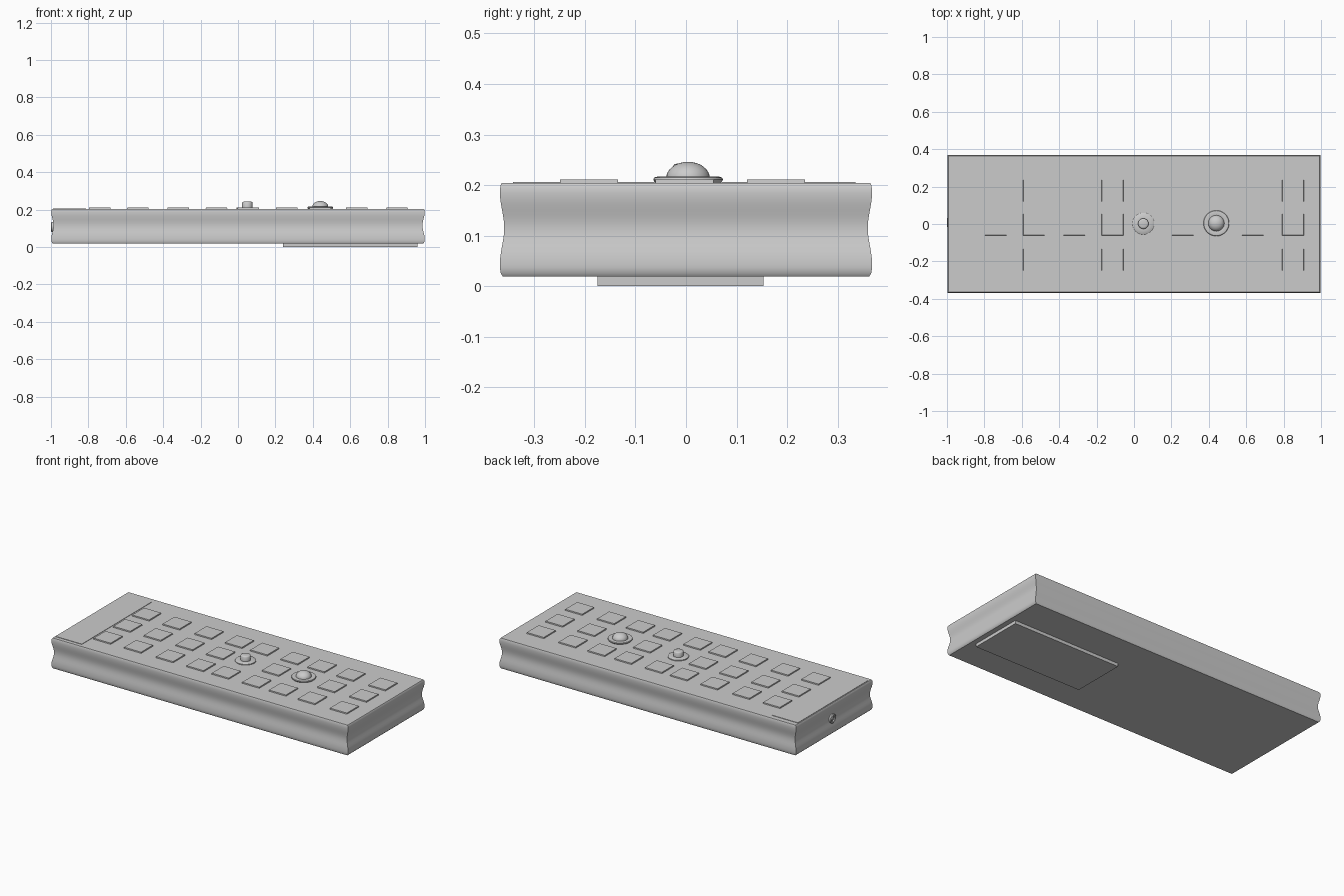
import bpy, bmesh, math

if "Cube" in bpy.data.objects:
    bpy.data.objects.remove(bpy.data.objects["Cube"])

grey = bpy.data.materials.new("plain_grey")
grey.diffuse_color = (0.6, 0.6, 0.6, 1)
grey.use_nodes = True
grey.node_tree.nodes["Principled BSDF"].inputs["Base Color"].default_value = grey.diffuse_color


def finish(name, bm, smooth=None):
    bmesh.ops.recalc_face_normals(bm, faces=bm.faces[:])
    me = bpy.data.meshes.new(name)
    bm.to_mesh(me)
    bm.free()
    ob = bpy.data.objects.new(name, me)
    bpy.context.collection.objects.link(ob)
    me.materials.append(grey)
    if smooth:
        bpy.ops.object.select_all(action='DESELECT')
        ob.select_set(True)
        bpy.context.view_layer.objects.active = ob
        bpy.ops.object.shade_smooth_by_angle(angle=math.radians(smooth))
    return ob


def plate(name, x0, x1, y0, y1, z0, z1, taper=0.0):
    bm = bmesh.new()
    rings = []
    for z, t in ((z0, 0), (z1, taper)):
        rings.append([bm.verts.new(p) for p in (
            (x0 + t, y0 + t, z), (x1 - t, y0 + t, z),
            (x1 - t, y1 - t, z), (x0 + t, y1 - t, z))])
    for r in rings:
        bm.faces.new(r)
    for i in range(4):
        j = (i + 1) % 4
        bm.faces.new((rings[0][i], rings[0][j], rings[1][j], rings[1][i]))
    return finish(name, bm)


def lathe(name, profile, n=32):
    # profile of (radius, height), capped at both ends
    bm = bmesh.new()
    rings = [[bm.verts.new((r * math.cos(2 * math.pi * i / n),
                            r * math.sin(2 * math.pi * i / n), z))
              for i in range(n)] for r, z in profile]
    for a, b in zip(rings, rings[1:]):
        for i in range(n):
            j = (i + 1) % n
            bm.faces.new((a[i], a[j], b[j], b[i]))
    bm.faces.new(rings[0])
    bm.faces.new(rings[-1])
    return finish(name, bm, 40)


# Body: slab with a shallow waist groove running round all sides
bm = bmesh.new()
profile = [(0.019, 0.008), (0.026, 0.002), (0.036, 0.0)]
for k in range(13):
    t = k / 12
    profile.append((0.045 + 0.14 * t, 0.006 * (1 - math.cos(2 * math.pi * t))))
profile += [(0.198, 0.001), (0.204, 0.005)]
rings = []
for z, d in profile:
    x, y = 0.998 - d, 0.368 - d * 0.7
    rings.append([bm.verts.new((sx * x, sy * y, z))
                  for sx, sy in ((-1, -1), (1, -1), (1, 1), (-1, 1))])
for a, b in zip(rings, rings[1:]):
    for i in range(4):
        j = (i + 1) % 4
        bm.faces.new((a[i], a[j], b[j], b[i]))
bm.faces.new(rings[0])
bm.faces.new(rings[-1])
finish("body", bm, 35)

# Keys: three rows of nine, two middle spots taken by the knobs
columns = [-0.74, -0.535, -0.32, -0.115, 0.055, 0.26, 0.44, 0.635, 0.85]
for row, y in (("front", -0.192), ("middle", -0.003), ("back", 0.178)):
    for i, x in enumerate(columns):
        if row == "middle" and i in (4, 6):
            continue
        h = 0.058
        plate(f"key_{row}_{i + 1}", x - h, x + h, y - h, y + h, 0.2, 0.211, 0.001)

# End window on top and battery cover underneath
plate("end_window", -0.988, -0.812, -0.342, 0.335, 0.2, 0.2065)
plate("battery_cover", 0.24, 0.96, -0.175, 0.153, 0.0, 0.025)

# Small push knob on its disc
knob = lathe("push_knob", [(0.058, 0.2), (0.058, 0.209), (0.055, 0.2115), (0.028, 0.2115),
                           (0.028, 0.237), (0.025, 0.241), (0.018, 0.243)])
knob.location = (0.05, 0.002, 0)

# Large dome on its rounded disc
dome_profile = [(0.06, 0.2), (0.067, 0.207), (0.069, 0.211), (0.067, 0.215), (0.06, 0.217), (0.043, 0.214)]
for k in range(1, 9):
    a = math.radians(88 * k / 8)
    dome_profile.append((0.043 * math.cos(a), 0.214 + 0.032 * math.sin(a)))
dome = lathe("dome_button", dome_profile)
dome.location = (0.44, 0.004, 0)

# Round emitter on the left end
emitter = lathe("end_emitter", [(0.027, -0.02), (0.027, 0.01), (0.022, 0.014), (0.016, 0.011),
                                (0.015, 0.004), (0.011, 0.004), (0.008, 0.011), (0.003, 0.013)], 24)
emitter.rotation_euler = (0, -math.pi / 2, 0)
emitter.location = (-0.986, 0.008, 0.108)
